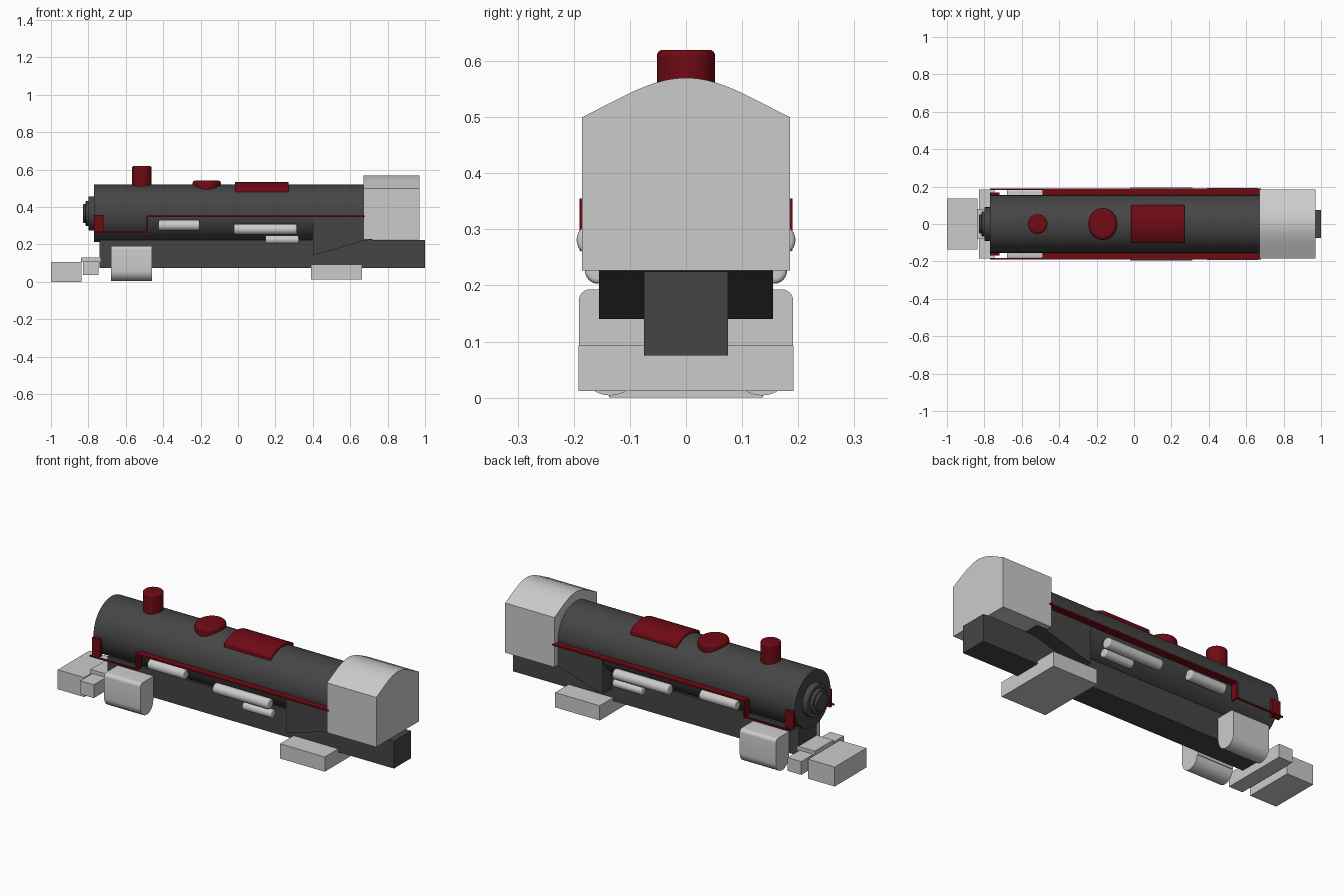
import bpy, bmesh
from math import sin, cos, pi, radians, sqrt
from mathutils import Vector, Matrix

if "Cube" in bpy.data.objects:
    bpy.data.objects.remove(bpy.data.objects["Cube"])


def paint(name, rgb):
    m = bpy.data.materials.new(name)
    m.diffuse_color = (*rgb, 1)
    m.use_nodes = True
    m.node_tree.nodes["Principled BSDF"].inputs["Base Color"].default_value = m.diffuse_color
    return m


DARK = paint("dark_paint", (0.06, 0.06, 0.06))
RED = paint("red_paint", (0.16, 0.003, 0.007))
BOILER_Z, BOILER_R = 0.366, 0.154


def finish(name, bm, mat=None, bevel=0, smooth=False):
    bmesh.ops.recalc_face_normals(bm, faces=bm.faces)
    me = bpy.data.meshes.new(name)
    bm.to_mesh(me)
    bm.free()
    ob = bpy.data.objects.new(name, me)
    bpy.context.collection.objects.link(ob)
    if mat:
        me.materials.append(mat)
    if bevel:
        b = ob.modifiers.new("rounding", 'BEVEL')
        b.width, b.segments, b.limit_method = bevel, 4, 'ANGLE'
        b.angle_limit = radians(50)
    if smooth:
        bpy.ops.object.select_all(action='DESELECT')
        ob.select_set(True)
        bpy.context.view_layer.objects.active = ob
        bpy.ops.object.shade_smooth_by_angle(angle=radians(35))
    return ob


def box(name, x, y, z, mat=None, bevel=0):
    bm = bmesh.new()
    bmesh.ops.create_cube(bm, size=1)
    for v in bm.verts:
        v.co = Vector([(a + b) / 2 + c * (b - a) for (a, b), c in zip((x, y, z), v.co)])
    return finish(name, bm, mat, bevel)


def cylinder(name, axis, center, r, length, mat=None, bevel=0, segs=48, ry=None):
    bm = bmesh.new()
    bmesh.ops.create_cone(bm, cap_ends=True, segments=segs, radius1=r, radius2=r, depth=length)
    if ry:
        bmesh.ops.scale(bm, vec=(1, ry / r, 1), verts=bm.verts)
    if axis == 'X':
        bmesh.ops.rotate(bm, matrix=Matrix.Rotation(pi / 2, 3, 'Y'), verts=bm.verts)
    bmesh.ops.translate(bm, vec=center, verts=bm.verts)
    return finish(name, bm, mat, bevel, smooth=True)


def extrude(name, pts, axis, a, b, mat=None, bevel=0):
    """Extrude a (y, z) profile along X, or an (x, z) profile along Y."""
    bm = bmesh.new()
    put = (lambda p, t: (t, *p)) if axis == 'X' else (lambda p, t: (p[0], t, p[1]))
    face = bm.faces.new([bm.verts.new(put(p, a)) for p in pts])
    new = bmesh.ops.extrude_face_region(bm, geom=[face], use_keep_orig=True)["geom"]
    d = Vector(put((0, 0), b - a))
    bmesh.ops.translate(bm, vec=d, verts=[v for v in new if isinstance(v, bmesh.types.BMVert)])
    return finish(name, bm, mat, bevel, smooth=True)


def arc(cy, cz, r, start, end, n):
    return [(cy + r * cos(radians(start + (end - start) * i / n)),
             cz + r * sin(radians(start + (end - start) * i / n))) for i in range(n + 1)]


# boiler and stepped smokebox door
cylinder("boiler", 'X', (-0.05, 0, BOILER_Z), BOILER_R, 1.44, DARK, segs=64)
for i, (x, r) in enumerate([(-0.80, 0.09), (-0.815, 0.066), (-0.828, 0.05)]):
    cylinder(f"smokebox_door_{i}", 'X', ((x - 0.765) / 2, 0, BOILER_Z), r, -0.765 - x, DARK, 0.004)

# firebox with sloping underside, and main frame
extrude("firebox", [(0.40, 0.14), (0.67, 0.22), (0.765, 0.23), (0.765, 0.25),
                    (0.67, BOILER_Z), (0.40, BOILER_Z)], 'Y', -0.155, 0.155, DARK)
box("main_frame", (-0.74, 1.0), (-0.075, 0.075), (0.075, 0.225), DARK)

# cab with curved roof
roof = [(0.185 - 0.37 * i / 20, 0.0) for i in range(21)]
roof = [(y, 0.50 + 0.07 * (0.5 * (1 + cos(pi * y / 0.185)) * 0.35
                           + 0.65 * (1 - (y / 0.185) ** 2))) for y, _ in roof]
extrude("cab", [(-0.185, 0.227), (0.185, 0.227)] + roof, 'X', 0.67, 0.97)

# chimney, dome and top casing
cylinder("chimney", 'Z', (-0.515, 0, 0.55), 0.052, 0.14, RED, 0.011)
cylinder("dome", 'Z', (-0.167, 0, 0.505), 0.076, 0.076, RED, 0.018, ry=0.085)
top = [(0.1 - 0.2 * i / 16, 0.366 + sqrt(0.169 ** 2 - (0.1 - 0.2 * i / 16) ** 2)) for i in range(17)]
extrude("top_casing", [(-0.102, 0.478), (0.102, 0.478)] + top, 'X', -0.016, 0.27, RED, 0.005)

# parts repeated on both sides
cyl_profile = ([(0.075, 0.06)] + arc(0.135, 0.06, 0.056, 180, 360, 20)
               + arc(0.171, 0.173, 0.02, 0, 90, 6) + [(0.075, 0.193)])
for s, side in ((-1, "front"), (1, "back")):
    extrude(f"{side}_cylinder", [(s * y, z) for y, z in cyl_profile], 'X', -0.68, -0.46)

    def ys(a, b):
        return tuple(sorted((s * a, s * b)))
    box(f"{side}_running_board", (-0.49, 0.68), ys(0.15, 0.19), (0.346, 0.355), RED)
    box(f"{side}_board_step", (-0.49, -0.48), ys(0.15, 0.19), (0.262, 0.35), RED)
    box(f"{side}_lower_board", (-0.77, -0.48), ys(0.182, 0.189), (0.261, 0.269), RED)
    box(f"{side}_end_plate", (-0.77, -0.72), ys(0.152, 0.168), (0.262, 0.358), RED)

    # air tanks
    for i, (a, b, y, z, r) in enumerate([(-0.425, -0.205, 0.157, 0.302, 0.028),
                                         (-0.022, 0.315, 0.167, 0.281, 0.028),
                                         (0.147, 0.325, 0.157, 0.226, 0.023)]):
        cylinder(f"{side}_tank_{i}", 'X', ((a + b) / 2, s * y, z), r, b - a, None, 0.008, segs=24)

# trucks and front beam
box("trailing_truck", (0.39, 0.662), (-0.192, 0.192), (0.012, 0.093))
box("pilot", (-1.0, -0.838), (-0.137, 0.137), (0.0, 0.107))
box("buffer_beam", (-0.83, -0.747), (-0.185, 0.185), (0.037, 0.11))
box("front_deck", (-0.84, -0.735), (-0.08, 0.08), (0.105, 0.13))
